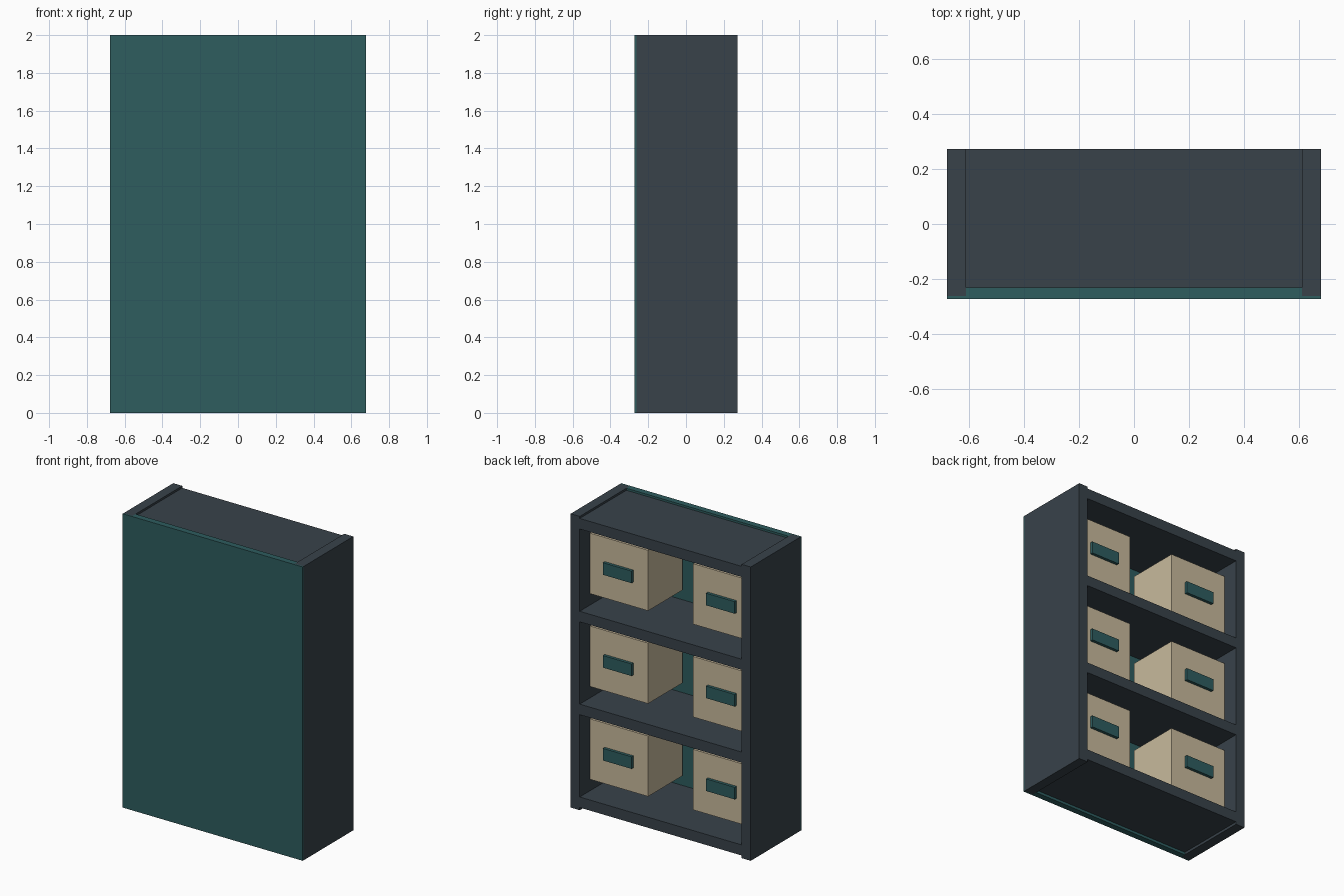
import bpy, bmesh

if "Cube" in bpy.data.objects:
    bpy.data.objects.remove(bpy.data.objects["Cube"])


def srgb(r, g, b):
    lin = [((c / 255 + 0.055) / 1.055) ** 2.4 for c in (r, g, b)]
    return (*lin, 1.0)


def material(name, rgb):
    m = bpy.data.materials.new(name)
    m.diffuse_color = srgb(*rgb)
    m.use_nodes = True
    m.node_tree.nodes["Principled BSDF"].inputs["Base Color"].default_value = m.diffuse_color
    return m


SLATE = material("slate", (56, 66, 74))
TEAL = material("teal", (46, 93, 95))
TAN = material("tan", (200, 186, 156))


def boxes(name, mat, *extents):
    """One object made of boxes, each given as (x0, x1, y0, y1, z0, z1)."""
    bm = bmesh.new()
    for x0, x1, y0, y1, z0, z1 in extents:
        verts = bmesh.ops.create_cube(bm, size=1)["verts"]
        for v in verts:
            v.co.x = x1 if v.co.x > 0 else x0
            v.co.y = y1 if v.co.y > 0 else y0
            v.co.z = z1 if v.co.z > 0 else z0
    mesh = bpy.data.meshes.new(name)
    bm.to_mesh(mesh)
    bm.free()
    mesh.materials.append(mat)
    obj = bpy.data.objects.new(name, mesh)
    bpy.context.collection.objects.link(obj)
    return obj


W, IN = 0.678, 0.61          # outer and inner half width
Y, SKIN, PANEL = 0.272, -0.262, -0.23
PITCH, THICK, BASE = 0.632, 0.072, 0.018

# Side panels
for s, side in ((-1, "left"), (1, "right")):
    x0, x1 = sorted((s * IN, s * W))
    boxes(f"{side}_side_panel", SLATE, (x0, x1, SKIN, Y, 0, 2))

# Closing panel: full-width skin with a core set between the sides
boxes("closing_panel", TEAL,
      (-W, W, -Y, SKIN, 0, 2),
      (-IN, IN, SKIN, PANEL, 0, 2))

# Bottom, two middle shelves and top
for i in range(4):
    z = BASE + i * PITCH
    boxes(f"shelf_{i + 1}", SLATE, (-IN, IN, PANEL, Y, z, z + THICK))

# Storage boxes with raised handles, two per compartment
BW, BH, FRONT, DEPTH = 0.437, 0.412, 0.165, 0.37
for row in range(3):
    mid = BASE + row * PITCH + (PITCH + THICK) / 2 + 0.006
    for s, side in ((-1, "left"), (1, "right")):
        cx = s * (IN - 0.003 - BW / 2)
        boxes(f"storage_box_{side}_{row + 1}", TAN,
              (cx - BW / 2, cx + BW / 2, FRONT - DEPTH, FRONT,
               mid - BH / 2, mid + BH / 2))
        boxes(f"box_handle_{side}_{row + 1}", TEAL,
              (cx - 0.108, cx + 0.108, FRONT - 0.01, FRONT + 0.02,
               mid - 0.04, mid + 0.042))
